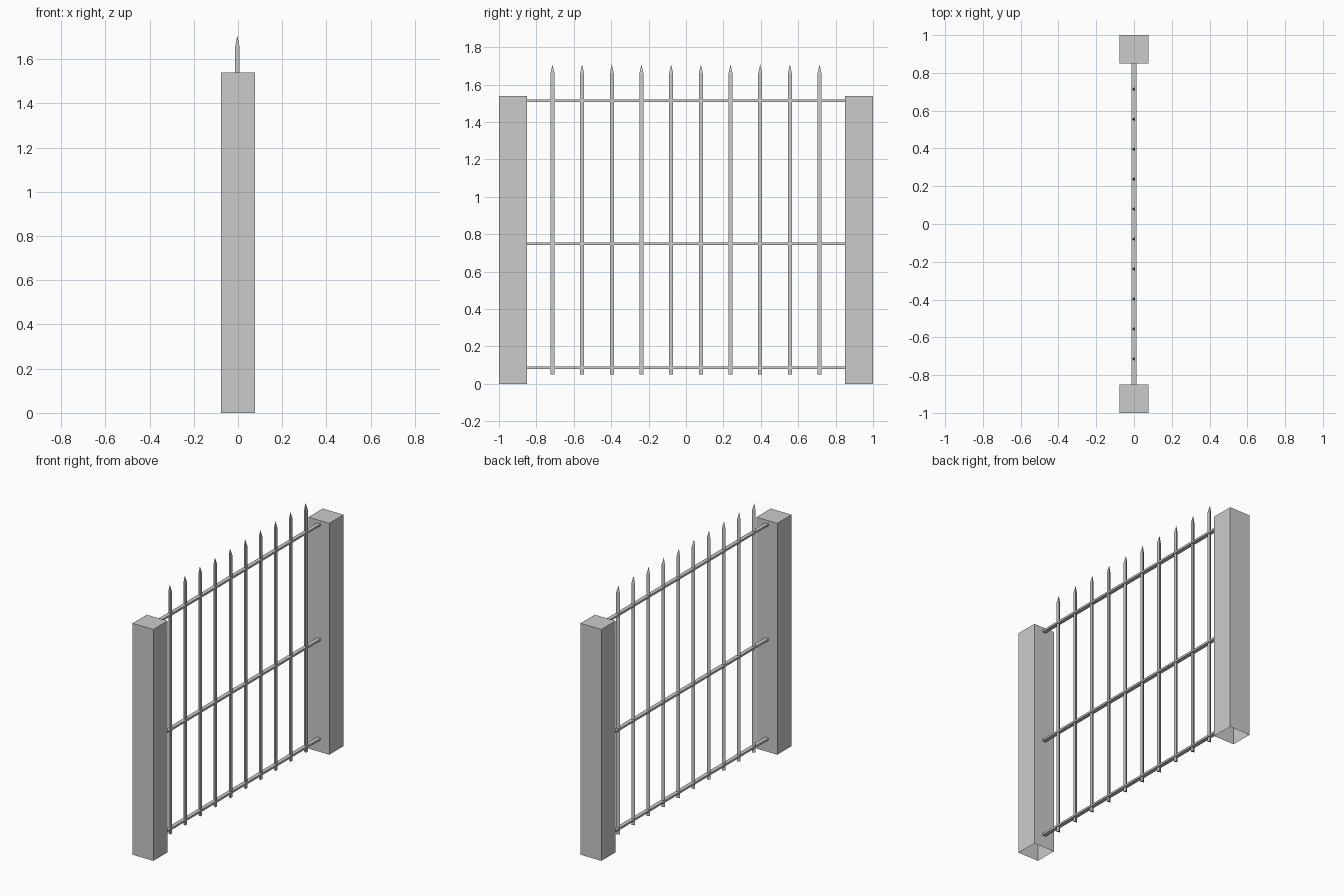
import bpy, bmesh, math

if "Cube" in bpy.data.objects:
    bpy.data.objects.remove(bpy.data.objects["Cube"])

POST_H = 1.54
BAR_R = 0.0125


def make_object(name, bm):
    bmesh.ops.recalc_face_normals(bm, faces=bm.faces[:])
    mesh = bpy.data.meshes.new(name)
    bm.to_mesh(mesh)
    bm.free()
    ob = bpy.data.objects.new(name, mesh)
    bpy.context.collection.objects.link(ob)
    return ob


def box(name, size, centre, open_bottom=False):
    bm = bmesh.new()
    bmesh.ops.create_cube(bm, size=1)
    bmesh.ops.scale(bm, vec=size, verts=bm.verts)
    bmesh.ops.translate(bm, vec=centre, verts=bm.verts)
    bm.normal_update()
    if open_bottom:
        low = [f for f in bm.faces if f.normal.z < -0.5]
        bmesh.ops.delete(bm, geom=low, context='FACES_ONLY')
    return make_object(name, bm)


def pointed_bar(name, y):
    # three-sided bar with a slim pointed top, one edge facing -x
    bm = bmesh.new()
    rings = []
    for z in (0.05, 1.66):
        rings.append([bm.verts.new((BAR_R * math.cos(a), y + BAR_R * math.sin(a), z))
                      for a in (math.pi + i * math.tau / 3 for i in range(3))])
    tip = bm.verts.new((-0.003, y, 1.707))
    low, high = rings
    bm.faces.new(low)
    for i in range(3):
        j = (i + 1) % 3
        bm.faces.new((low[i], low[j], high[j], high[i]))
        bm.faces.new((high[i], high[j], tip))
    return make_object(name, bm)


# square end posts, open underneath
for side, label in ((-1, "front"), (1, "back")):
    box(label + "_post", (0.154, 0.15, POST_H), (0, side * 0.925, POST_H / 2), True)

# flat horizontal rails between the posts
for z, label in ((0.087, "lower"), (0.748, "middle"), (1.513, "upper")):
    box(label + "_rail", (0.026, 1.70, 0.013), (0, 0, z))

# ten spiked upright bars
for i in range(10):
    pointed_bar(f"upright_bar_{i + 1}", (i - 4.5) * 0.1587)
